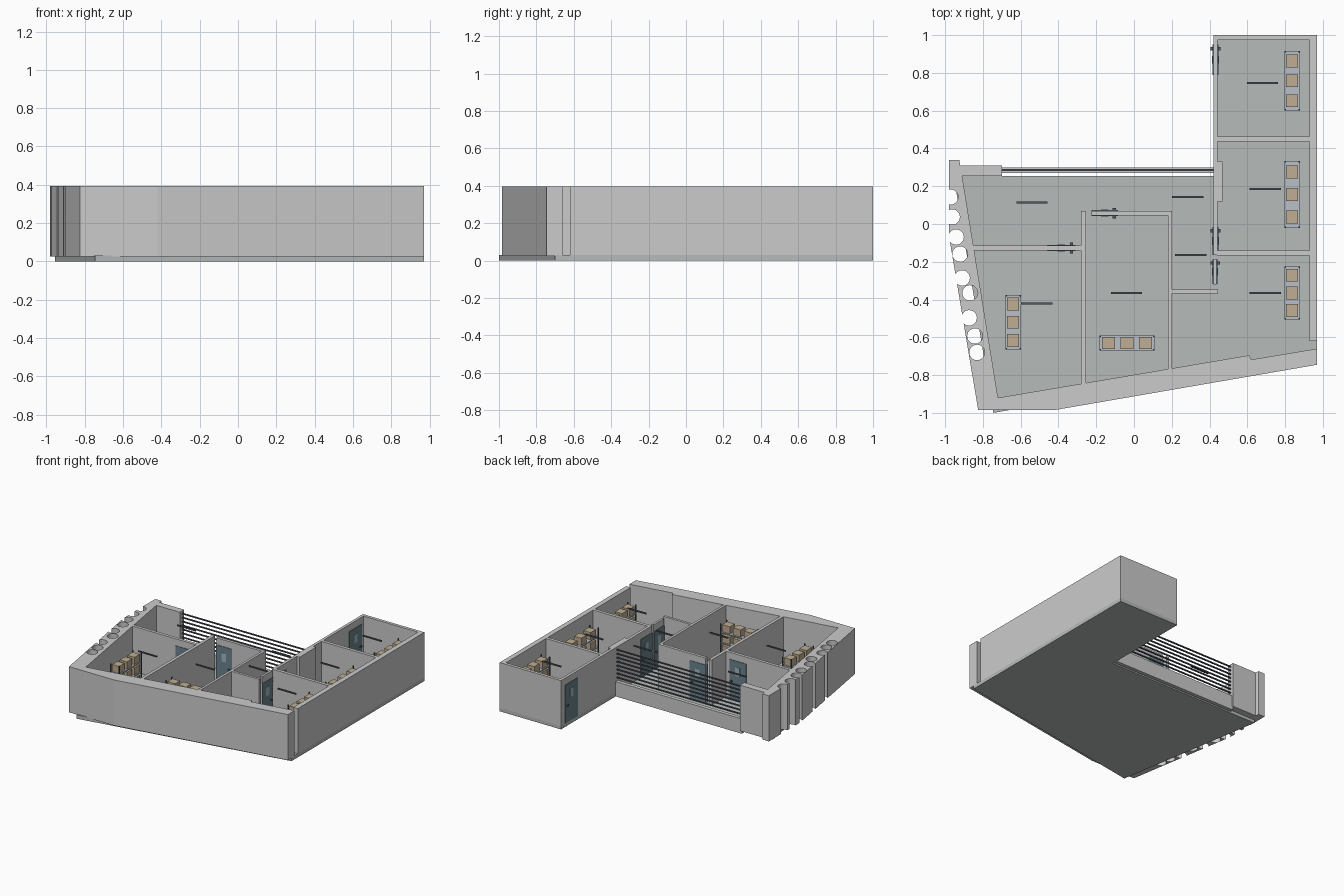
import bpy, bmesh, math

if "Cube" in bpy.data.objects:
    bpy.data.objects.remove(bpy.data.objects["Cube"])

TOP, BASE = 0.395, 0.025


def mat(name, rgb):
    m = bpy.data.materials.new(name)
    m.diffuse_color = (*rgb, 1)
    m.use_nodes = True
    m.node_tree.nodes["Principled BSDF"].inputs["Base Color"].default_value = m.diffuse_color
    return m


FLOOR = mat("floor_grey", (0.47, 0.50, 0.485))
DOOR = mat("door_teal", (0.15, 0.23, 0.27))
GLASS = mat("pane_blue", (0.35, 0.48, 0.55))
METAL = mat("dark_metal", (0.09, 0.10, 0.12))
SHELF = mat("shelf_metal", (0.48, 0.53, 0.57))
CARTON = mat("carton", (0.52, 0.42, 0.29))


def finish(name, bm, m=None):
    bmesh.ops.recalc_face_normals(bm, faces=bm.faces)
    me = bpy.data.meshes.new(name)
    bm.to_mesh(me)
    bm.free()
    if m:
        me.materials.append(m)
    ob = bpy.data.objects.new(name, me)
    bpy.context.collection.objects.link(ob)
    return ob


def add_box(bm, x0, x1, y0, y1, z0, z1):
    vs = bmesh.ops.create_cube(bm, size=1)["verts"]
    for v in vs:
        v.co.x = x1 if v.co.x > 0 else x0
        v.co.y = y1 if v.co.y > 0 else y0
        v.co.z = z1 if v.co.z > 0 else z0


def boxes(name, items, m=None):
    bm = bmesh.new()
    for it in items:
        add_box(bm, *it)
    return finish(name, bm, m)


def prism(name, pts, z0, z1, m=None):
    bm = bmesh.new()
    f = bm.faces.new([bm.verts.new((x, y, z0)) for x, y in pts])
    r = bmesh.ops.extrude_face_region(bm, geom=[f])
    for v in r["geom"]:
        if isinstance(v, bmesh.types.BMVert):
            v.co.z = z1
    return finish(name, bm, m)


# Floor slab
prism("floor_slab", [(-0.955, 0.255), (-0.745, -1), (0.97, -0.70), (0.97, 1),
                     (0.42, 1), (0.42, 0.255)], 0, 0.03, FLOOR)

# Thick slanted left and front wall with rear-left pier
outer = prism("slanted_outer_wall", [
    (-0.98, 0.34), (-0.925, 0.34), (-0.92, 0.31), (-0.70, 0.31), (-0.70, 0.255),
    (-0.91, 0.255), (-0.72, -0.92), (0.61, -0.695), (0.62, -0.718), (0.97, -0.66),
    (0.97, -0.745), (-0.42, -0.985), (-0.825, -0.985), (-0.98, -0.06)], BASE, TOP)

# Round shafts cut through the left wall
bm = bmesh.new()
for x, y in [(-0.972, 0.143), (-0.963, 0.037), (-0.942, -0.069), (-0.921, -0.159),
             (-0.910, -0.286), (-0.868, -0.365), (-0.873, -0.497), (-0.842, -0.593),
             (-0.831, -0.680)]:
    r = bmesh.ops.create_cone(bm, cap_ends=True, segments=28, radius1=0.041,
                              radius2=0.041, depth=1)
    bmesh.ops.translate(bm, verts=r["verts"], vec=(x, y, 0.2))
cutter = finish("shaft_cutter", bm)
cutter.hide_render = True
mod = outer.modifiers.new("shafts", "BOOLEAN")
mod.operation = "DIFFERENCE"
mod.solver = "EXACT"
mod.object = cutter
bpy.context.view_layer.objects.active = outer
bpy.ops.object.modifier_apply(modifier="shafts")
bpy.data.objects.remove(cutter)

# Straight walls: x0, x1, y0, y1
for name, r in {
    "wing_back_wall": (0.42, 0.97, 0.975, 1),
    "wing_right_wall": (0.93, 0.97, -0.62, 1),
    "wing_left_wall": (0.42, 0.443, -0.165, 1),
    "wing_wall_thickening": (0.43, 0.468, 0.12, 0.33),
    "wing_divider_back": (0.44, 0.935, 0.437, 0.463),
    "wing_divider_front": (0.44, 0.935, -0.166, -0.14),
    "entry_wall": (0.42, 0.438, -0.32, -0.185),
    "corridor_wall": (0.2, 0.445, -0.367, -0.347),
    "middle_room_right_wall": (0.18, 0.2, -0.78, 0.07),
    "middle_room_back_wall": (-0.225, 0.2, 0.046, 0.07),
    "middle_room_left_wall": (-0.28, -0.255, -0.86, 0.07),
    "left_room_back_wall": (-0.87, -0.27, -0.14, -0.115),
}.items():
    boxes(name, [(*r, BASE, TOP)])

# Terrace parapet and rails
boxes("terrace_parapet", [(-0.71, 0.425, 0.27, 0.30, 0, 0.12)])
boxes("terrace_rails", [(-0.71, 0.425, 0.28, 0.29, z, z + 0.009)
                        for z in [0.145 + 0.032 * i for i in range(8)]], METAL)


# Doors: centre, wall span across the thickness, axis the door runs along
def door(name, c, t0, t1, axis, w=0.14):
    e = 0.004

    def put(a0, a1, d0, d1, z0, z1):
        return (a0, a1, d0, d1, z0, z1) if axis == "x" else (d0, d1, a0, a1, z0, z1)
    boxes(name, [put(c - w / 2, c + w / 2, t0 - e, t1 + e, 0.03, 0.34)], DOOR)
    boxes(name + "_pane", [put(c - 0.02, c + 0.02, t0 - e - 0.002, t1 + e + 0.002,
                               0.22, 0.29)], GLASS)
    boxes(name + "_handle", [put(c + w * 0.3, c + w * 0.42, t0 - e - 0.012,
                                 t1 + e + 0.012, 0.165, 0.175)], METAL)


door("wing_door", 0.87, 0.42, 0.443, "y", 0.16)
door("hall_door", -0.09, 0.42, 0.443, "y", 0.15)
door("entry_door", -0.253, 0.42, 0.438, "y", 0.13)
door("middle_room_door", -0.155, 0.046, 0.07, "x")
door("left_room_door", -0.385, -0.14, -0.115, "x", 0.15)

# Hanging tube lamps
for i, (x, y) in enumerate([(0.68, 0.747), (0.695, 0.185), (0.695, -0.365), (0.285, 0.143),
                            (0.30, -0.165), (-0.54, 0.113), (-0.515, -0.42),
                            (-0.04, -0.365)]):
    boxes(f"tube_lamp_{i + 1}", [(x - 0.083, x + 0.083, y - 0.005, y + 0.005,
                                  0.36, 0.37)], METAL)


# Storage racks with three levels of cartons
def rack(name, cx, cy, length, axis):
    def put(a, b, ha, hb, z0, z1):
        if axis == "y":
            a, b, ha, hb = b, a, hb, ha
        return (cx + a - ha, cx + a + ha, cy + b - hb, cy + b + hb, z0, z1)
    h = length / 2
    levels = (0.09, 0.175, 0.26)
    boxes(name + "_posts", [put(s * (h - 0.004), t * 0.037, 0.004, 0.004, 0.03, 0.335)
                            for s in (-1, 1) for t in (-1, 1)], METAL)
    boxes(name + "_shelves", [put(0, 0, h, 0.041, z, z + 0.008) for z in levels], SHELF)
    boxes(name + "_cartons", [put(i * length * 0.335, 0, 0.034, 0.032, z + 0.008, z + 0.066)
                              for z in levels for i in (-1, 0, 1)], CARTON)


rack("back_rack", 0.837, 0.758, 0.315, "y")
rack("centre_rack", 0.837, 0.156, 0.355, "y")
rack("front_rack", 0.837, -0.365, 0.28, "y")
rack("left_rack", -0.64, -0.52, 0.29, "y")
rack("middle_rack", -0.037, -0.63, 0.29, "x")
